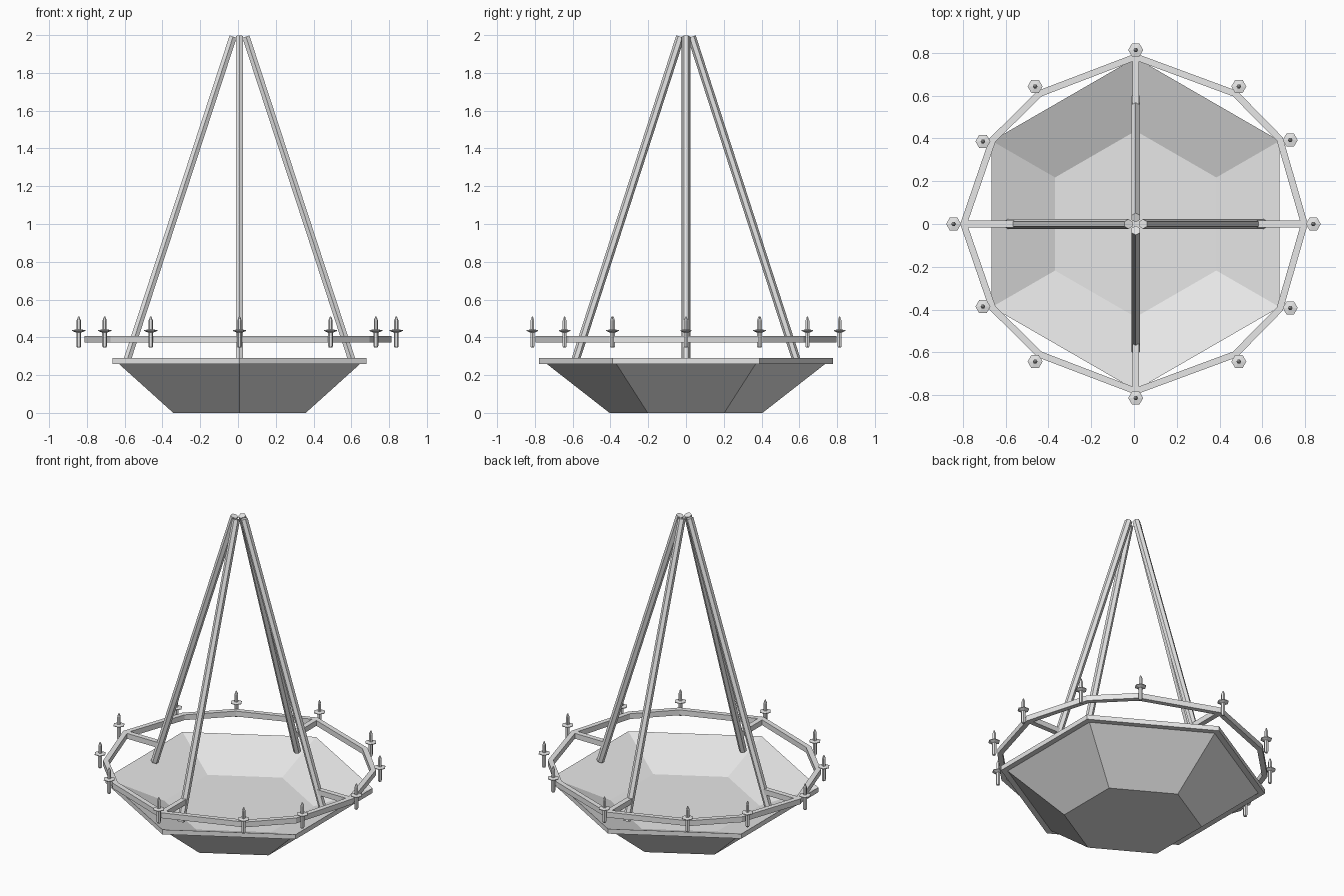
import bpy, bmesh, math
from mathutils import Vector

if "Cube" in bpy.data.objects:
    bpy.data.objects.remove(bpy.data.objects["Cube"])

metal = bpy.data.materials.new("grey_metal")
metal.diffuse_color = (0.8, 0.8, 0.8, 1)
metal.use_nodes = True
metal.node_tree.nodes["Principled BSDF"].inputs["Base Color"].default_value = metal.diffuse_color


def finish(bm, name):
    bmesh.ops.remove_doubles(bm, verts=bm.verts, dist=1e-5)
    bmesh.ops.recalc_face_normals(bm, faces=bm.faces)
    mesh = bpy.data.meshes.new(name)
    bm.to_mesh(mesh)
    bm.free()
    mesh.materials.append(metal)
    obj = bpy.data.objects.new(name, mesh)
    bpy.context.collection.objects.link(obj)
    return obj


def bridge(bm, a, b):
    """Quads between two closed vertex loops."""
    n = len(a)
    for i in range(n):
        j = (i + 1) % n
        bm.faces.new((a[i], a[j], b[j], b[i]))


def lathe(name, profile, center, start):
    """Six-sided turned solid; profile is (radius, height), capped at both ends."""
    bm = bmesh.new()
    loops = []
    for r, z in profile:
        angles = [start + math.tau * i / 6 for i in range(6)]
        loops.append([bm.verts.new((center[0] + r * math.cos(a),
                                    center[1] + r * math.sin(a), z)) for a in angles])
    for a, b in zip(loops, loops[1:]):
        bridge(bm, a, b)
    bm.faces.new(loops[0])
    bm.faces.new(loops[-1])
    return finish(bm, name)


def rod(name, p, q, radius):
    """Hexagonal bar from p to q with two edges kept towards y."""
    p, q = Vector(p), Vector(q)
    d = (q - p).normalized()
    u = Vector((1, 0, 0)).cross(d) if abs(d.y) > 0.05 else Vector((0, 1, 0))
    u.normalize()
    v = d.cross(u)
    bm = bmesh.new()
    loops = []
    for c in (p, q):
        loops.append([bm.verts.new(c + radius * (u * math.cos(k * math.pi / 3)
                                                 + v * math.sin(k * math.pi / 3)))
                      for k in range(6)])
    bridge(bm, *loops)
    for loop in loops:
        bm.faces.new(loop)
    return finish(bm, name)


def box(name, lo, hi):
    bm = bmesh.new()
    bmesh.ops.create_cube(bm, size=1)
    for v in bm.verts:
        v.co = Vector([lo[i] + (v.co[i] + 0.5) * (hi[i] - lo[i]) for i in range(3)])
    return finish(bm, name)


# Hexagonal bowl with lip and shallow inside
CX = 0.008
lathe("bowl", [(0.405, 0), (0.738, 0.26), (0.777, 0.26), (0.777, 0.29), (0.435, 0.16)],
      (CX, 0), math.pi / 2)

# Four hanging rods meeting at the top
for name, dx, dy in (("right", 1, 0), ("left", -1, 0), ("back", 0, 1), ("front", 0, -1)):
    rod("hanging_rod_" + name,
        (CX + dx * 0.598, dy * 0.588, 0.27),
        (CX + dx * 0.034, dy * 0.03, 1.992), 0.0225)


# Twelve-sided candle ring
def full_loop(half):
    """Complete a loop from its back half by mirroring in y."""
    return half + [(x, -y) for x, y in reversed(half[1:-1])]


ring_pts = full_loop([(0.812, 0), (0.695, 0.405), (0.482, 0.622), (0.008, 0.797),
                      (-0.452, 0.622), (-0.675, 0.4), (-0.812, 0)])
Z0, Z1, WIDTH = 0.372, 0.406, 0.032
bm = bmesh.new()
loops = []
for inset, z in ((0, Z0), (0, Z1), (WIDTH, Z1), (WIDTH, Z0)):
    loop = []
    for x, y in ring_pts:
        s = 1 - inset / math.hypot(x, y)
        loop.append(bm.verts.new((x * s, y * s, z)))
    loops.append(loop)
for i in range(4):
    bridge(bm, loops[i], loops[(i + 1) % 4])
finish(bm, "candle_ring")

# Short arms from the rods to the ring
W = 0.016
for s, xn, yn in ((1, "right", "back"), (-1, "left", "front")):
    xs = sorted((s * 0.56, s * 0.79))
    ys = sorted((s * 0.55, s * 0.78))
    box("ring_arm_" + xn, (xs[0], -W, Z0), (xs[1], W, Z1))
    box("ring_arm_" + yn, (CX - W, ys[0], Z0), (CX + W, ys[1], Z1))

# Candle holders with a drip pan and a pointed top
candle_profile = [(0.009, 0.346), (0.013, 0.355), (0.013, 0.425), (0.035, 0.434),
                  (0.035, 0.438), (0.011, 0.442), (0.011, 0.49), (0.003, 0.51)]
candle_pts = full_loop([(0.838, 0), (0.73, 0.392), (0.49, 0.643), (0.008, 0.813),
                        (-0.462, 0.643), (-0.706, 0.386), (-0.843, 0)])
for i, pt in enumerate(candle_pts):
    lathe("candle_%d" % (i + 1), candle_profile, pt, 0)
